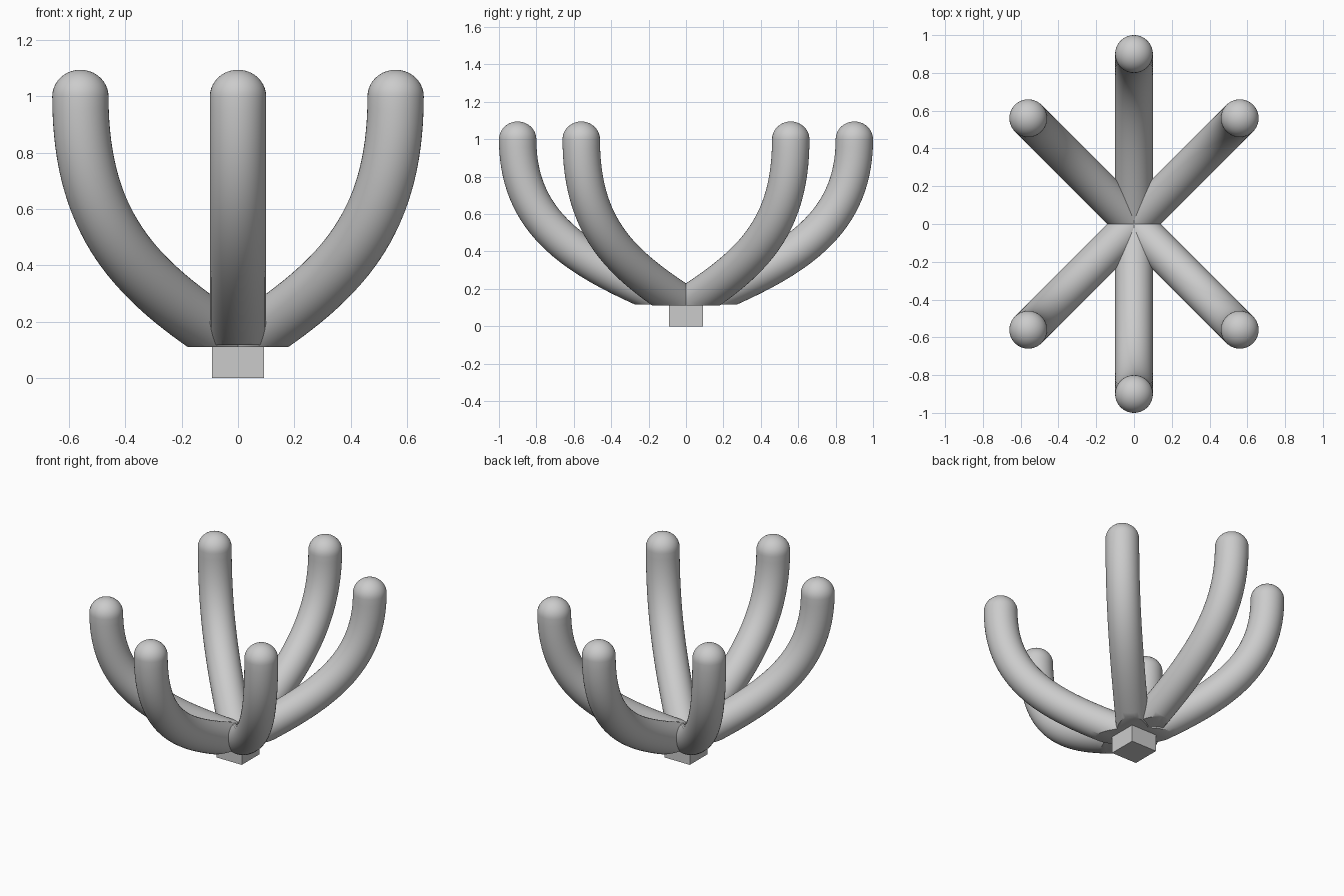
import bpy, bmesh, math
from mathutils import Vector

if "Cube" in bpy.data.objects:
    bpy.data.objects.remove(bpy.data.objects["Cube"])

RADIUS = 0.1
SIDES = 40


def bezier(p, t):
    # Cubic bezier point and tangent
    u = 1 - t
    pos = p[0]*u**3 + p[1]*3*u*u*t + p[2]*3*u*t*t + p[3]*t**3
    tan = (p[1]-p[0])*u*u + (p[2]-p[1])*2*u*t + (p[3]-p[2])*t*t
    return pos, tan.normalized()


def make_arm(name, angle, reach, cut_z):
    out = Vector((math.cos(angle), math.sin(angle), 0))
    side = Vector((-out.y, out.x, 0))
    up = Vector((0, 0, 1))
    path = [out*(reach*k) + up*z for k, z in
            ((0, 0.11), (0.59, 0.325), (1, 0.51), (1, 1.0))]

    # Swept tube followed by the rings of the rounded tip
    stations = [(*bezier(path, i/32), RADIUS) for i in range(33)]
    for i in range(1, 10):
        a = i/10*math.pi/2
        stations.append((path[3] + up*(0.095*math.sin(a)), up, RADIUS*math.cos(a)))

    bm = bmesh.new()
    rings = []
    for pos, tan, r in stations:
        normal = side.cross(tan)
        rings.append([bm.verts.new(pos + (side*math.cos(b) + normal*math.sin(b))*r)
                      for b in (2*math.pi*j/SIDES for j in range(SIDES))])
    for lo, hi in zip(rings, rings[1:]):
        for j in range(SIDES):
            k = (j+1) % SIDES
            bm.faces.new((lo[j], lo[k], hi[k], hi[j]))
    bm.faces.new(rings[0][::-1])
    pole = bm.verts.new(path[3] + up*0.095)
    for j in range(SIDES):
        bm.faces.new((rings[-1][j], rings[-1][(j+1) % SIDES], pole))

    # Flat underside where the arm sits on the stem
    cut = bmesh.ops.bisect_plane(bm, geom=bm.verts[:]+bm.edges[:]+bm.faces[:],
                                 plane_co=(0, 0, cut_z), plane_no=(0, 0, 1),
                                 clear_inner=True)
    edges = [e for e in cut['geom_cut'] if isinstance(e, bmesh.types.BMEdge)]
    bmesh.ops.contextual_create(bm, geom=edges)
    bmesh.ops.recalc_face_normals(bm, faces=bm.faces[:])

    mesh = bpy.data.meshes.new(name)
    bm.to_mesh(mesh)
    bm.free()
    ob = bpy.data.objects.new(name, mesh)
    bpy.context.collection.objects.link(ob)
    bpy.ops.object.select_all(action='DESELECT')
    ob.select_set(True)
    bpy.context.view_layer.objects.active = ob
    bpy.ops.object.shade_smooth_by_angle(angle=math.radians(35))


# Two long arms along y and four shorter diagonal arms
for name, deg in (("front_arm", -90), ("back_arm", 90)):
    make_arm(name, math.radians(deg), 0.9, 0.117)
for name, deg in (("front_right_arm", -45), ("front_left_arm", -135),
                  ("back_right_arm", 45), ("back_left_arm", 135)):
    make_arm(name, math.radians(deg), 0.56*math.sqrt(2), 0.11)

# Square stem
bpy.ops.mesh.primitive_cube_add(size=1, location=(0, 0, 0.06))
stem = bpy.context.object
stem.name = "stem"
stem.scale = (0.184, 0.184, 0.12)
